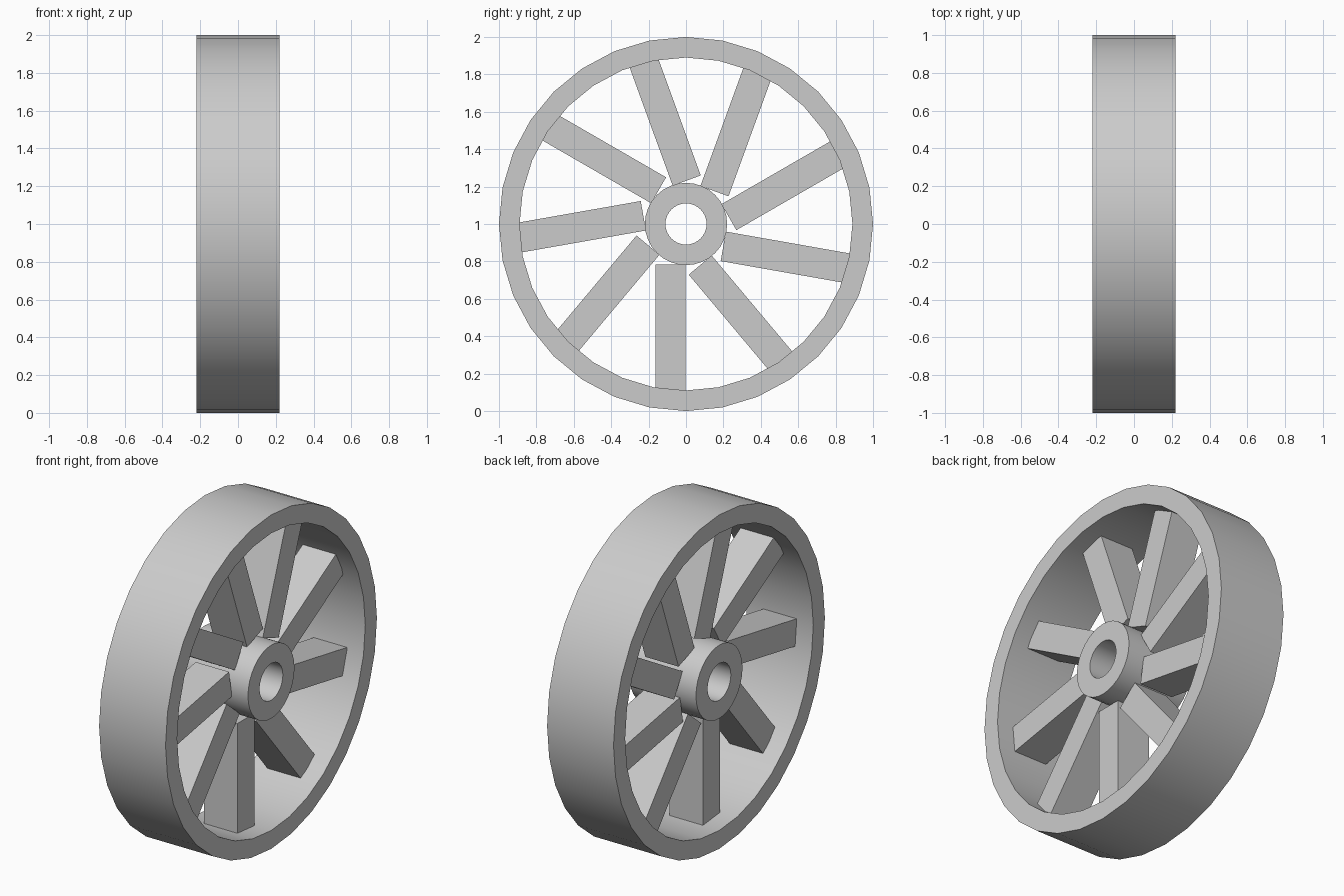
import bpy
import bmesh
from math import radians, tau
from mathutils import Matrix, Vector

cube = bpy.data.objects.get("Cube")
if cube:
    bpy.data.objects.remove(cube, do_unlink=True)

AXLE = Vector((0, 0, 1))
HALF_WIDTH = 0.22
SEGMENTS = 32
SPOKES = 9

grey = bpy.data.materials.new("plain grey")
grey.use_nodes = True
grey.diffuse_color = (0.6, 0.6, 0.6, 1)
grey.node_tree.nodes["Principled BSDF"].inputs["Base Color"].default_value = grey.diffuse_color


def finish(name, bm):
    """Turn a bmesh into a grey object centred on the axle."""
    bmesh.ops.recalc_face_normals(bm, faces=bm.faces)
    mesh = bpy.data.meshes.new(name)
    bm.to_mesh(mesh)
    bm.free()
    mesh.materials.append(grey)
    obj = bpy.data.objects.new(name, mesh)
    obj.location = AXLE
    bpy.context.collection.objects.link(obj)
    return obj


def ring(name, outer, inner):
    """Square-edged ring around the x axis, smooth on its curved walls."""
    bm = bmesh.new()
    w = HALF_WIDTH
    profile = [(-w, outer), (w, outer), (w, inner), (-w, inner)]
    loops = []
    for i in range(SEGMENTS):
        turn = Matrix.Rotation(tau * i / SEGMENTS, 3, "X")
        loops.append([bm.verts.new(turn @ Vector((x, 0, r))) for x, r in profile])
    for i, a in enumerate(loops):
        b = loops[(i + 1) % SEGMENTS]
        for j in range(4):
            k = (j + 1) % 4
            bm.faces.new((a[j], a[k], b[k], b[j]))
    obj = finish(name, bm)
    bpy.ops.object.select_all(action="DESELECT")
    obj.select_set(True)
    bpy.context.view_layer.objects.active = obj
    bpy.ops.object.shade_smooth_by_angle(angle=radians(30))


def spoke(name, angle):
    """Flat block set to one side of the radius, its outer end sunk in the rim."""
    start, end = 0.217, 0.93
    size = Matrix.Diagonal((0.22, 0.16, end - start, 1))
    place = Matrix.Translation((0, -0.083, -(start + end) / 2))
    bm = bmesh.new()
    bmesh.ops.create_cube(bm, size=1, matrix=Matrix.Rotation(angle, 4, "X") @ place @ size)
    finish(name, bm)


# Outer rim and bored hub
ring("rim", 1.0, 0.89)
ring("hub", 0.22, 0.11)

# Spokes, evenly turned around the axle
for n in range(SPOKES):
    spoke(f"spoke_{n + 1}", tau * n / SPOKES)
